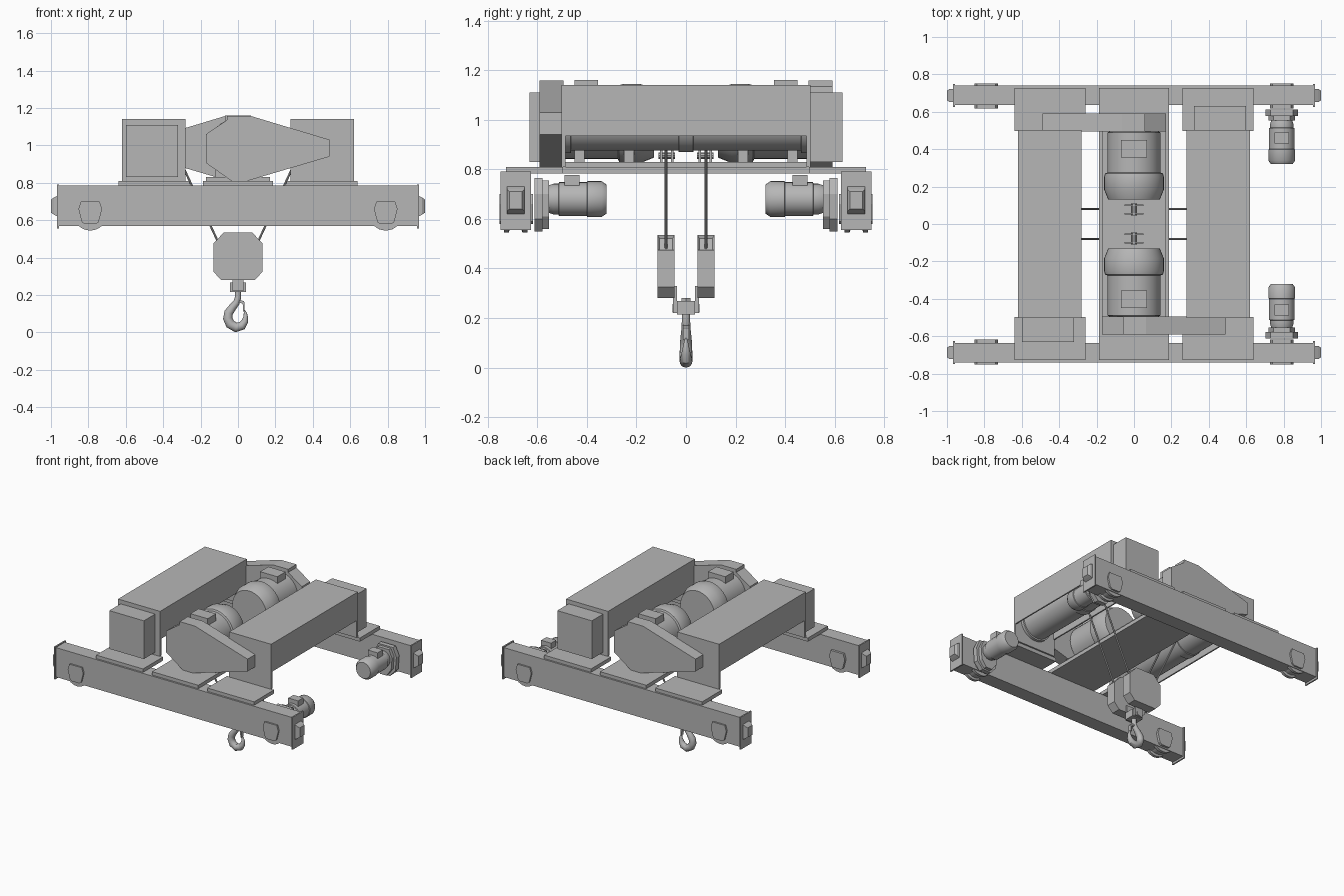
import bpy, bmesh, math
from mathutils import Vector, Matrix

grey = bpy.data.materials.new("machine grey")
grey.diffuse_color = (0.47, 0.47, 0.47, 1)

ONE = [(1, 1)]
TURN = [(1, 1), (-1, -1)]          # half-turn pair
FRONT_BACK = [(1, 1), (1, -1)]
CORNERS = [(1, 1), (-1, 1), (1, -1), (-1, -1)]


def finish(name, bm, copies=ONE, smooth=False):
    """Make one object per copy, flipped by the given x and y signs."""
    bmesh.ops.recalc_face_normals(bm, faces=bm.faces[:])
    for sx, sy in copies:
        part = bm.copy()
        bmesh.ops.transform(part, matrix=Matrix.Diagonal((sx, sy, 1, 1)), verts=part.verts[:])
        if sx * sy < 0:
            bmesh.ops.reverse_faces(part, faces=part.faces[:])
        me = bpy.data.meshes.new(name)
        part.to_mesh(me)
        part.free()
        me.materials.append(grey)
        if smooth:
            me.shade_smooth()
            me.set_sharp_from_angle(angle=math.radians(35))
        bpy.context.collection.objects.link(bpy.data.objects.new(name, me))
    bm.free()


def loft(rings):
    """Skin a list of closed rings and cap both ends."""
    bm = bmesh.new()
    rows = [[bm.verts.new(p) for p in ring] for ring in rings]
    n = len(rows[0])
    for a, b in zip(rows, rows[1:]):
        for i in range(n):
            bm.faces.new((a[i], a[(i + 1) % n], b[(i + 1) % n], b[i]))
    bm.faces.new(rows[0])
    bm.faces.new(rows[-1])
    bmesh.ops.recalc_face_normals(bm, faces=bm.faces[:])
    return bm


def prism(name, pts, y0, y1, copies=ONE):
    finish(name, loft([[(x, y, z) for x, z in pts] for y in (y0, y1)]), copies)


def box(name, x, y, z, copies=ONE):
    prism(name, [(x[0], z[0]), (x[1], z[0]), (x[1], z[1]), (x[0], z[1])], y[0], y[1], copies)


def lathe(name, cx, cz, profile, copies=ONE, n=32):
    """Turn a (y, radius) profile about an axis along y."""
    rings = [[(cx + r * math.cos(i * math.tau / n), y, cz + r * math.sin(i * math.tau / n))
              for i in range(n)] for y, r in profile]
    finish(name, loft(rings), copies, True)


def rod(name, a, b, r, copies=ONE, n=10):
    a, b = Vector(a), Vector(b)
    q = (b - a).to_track_quat('Z', 'Y')
    rings = [[p + q @ Vector((r * math.cos(i * math.tau / n), r * math.sin(i * math.tau / n), 0))
              for i in range(n)] for p in (a, b)]
    finish(name, loft(rings), copies, True)


# End carriages with end plates and tapered buffers
box("end_beam", (-0.96, 0.96), (-0.74, -0.635), (0.57, 0.785), FRONT_BACK)
box("beam_end_plate", (0.957, 0.967), (-0.748, -0.625), (0.555, 0.792), CORNERS)
finish("buffer", loft([[(x, -0.687 + sy * w, 0.675 + sz * h)
                        for sy, sz in ((-1, -1), (1, -1), (1, 1), (-1, 1))]
                       for x, w, h in ((0.967, 0.036, 0.055), (0.985, 0.036, 0.045),
                                       (1.0, 0.026, 0.035))]), CORNERS)

# Flanged track wheels with bearing plates on both beam faces
lathe("track_wheel", 0.79, 0.635, [(-0.735, 0.09), (-0.715, 0.09), (-0.71, 0.075),
                                  (-0.665, 0.075), (-0.66, 0.09), (-0.64, 0.09)], CORNERS)
bearing = [(0.76, 0.58), (0.82, 0.58), (0.835, 0.59), (0.853, 0.66), (0.84, 0.70),
           (0.74, 0.70), (0.727, 0.66), (0.745, 0.59)]
prism("outer_bearing_plate", bearing, -0.752, -0.738, CORNERS)
prism("inner_bearing_plate", bearing, -0.637, -0.618, CORNERS)

# Travel drives on one side of the trolley
prism("travel_gearbox", [(0.755, 0.55), (0.825, 0.55), (0.87, 0.60), (0.878, 0.70), (0.85, 0.765),
                         (0.73, 0.765), (0.702, 0.70), (0.71, 0.60)], -0.612, -0.578, FRONT_BACK)
prism("travel_gear_cover", [(0.765, 0.56), (0.815, 0.56), (0.853, 0.61), (0.86, 0.70), (0.835, 0.755),
                            (0.745, 0.755), (0.72, 0.70), (0.727, 0.61)], -0.578, -0.553, FRONT_BACK)
lathe("travel_motor", 0.79, 0.68, [(-0.556, 0.055), (-0.535, 0.062), (-0.515, 0.062), (-0.512, 0.068),
                                  (-0.40, 0.068), (-0.398, 0.072), (-0.34, 0.072),
                                  (-0.32, 0.058)], FRONT_BACK)
box("travel_terminal_box", (0.75, 0.83), (-0.49, -0.43), (0.72, 0.777), FRONT_BACK)

# Deck plates joining the beams
box("housing_base_plate", (-0.64, -0.26), (-0.727, -0.497), (0.783, 0.81), CORNERS)
box("centre_deck", (-0.187, 0.187), (-0.727, 0.727), (0.783, 0.81))
box("motor_bed", (-0.17, 0.17), (-0.5, 0.5), (0.81, 0.83))

# Drum housings: open-bottomed cover, end walls, drum and end cabinet
finish_profile = [(-0.62, 0.935), (-0.61, 0.935), (-0.61, 1.13), (-0.29, 1.13),
                  (-0.29, 0.935), (-0.28, 0.935), (-0.28, 1.14), (-0.62, 1.14)]
prism("drum_cover", finish_profile, -0.497, 0.497, TURN)
box("drum_end_wall", (-0.62, -0.28), (-0.502, -0.486), (0.81, 1.14), CORNERS)
lathe("rope_drum", -0.45, 0.985, [(-0.487, 0.12), (-0.465, 0.12), (-0.464, 0.11), (-0.03, 0.11),
                                 (-0.029, 0.116), (0.029, 0.116), (0.03, 0.11), (0.464, 0.11),
                                 (0.465, 0.12), (0.487, 0.12)], TURN)
box("end_cabinet", (-0.60, -0.32), (-0.632, -0.50), (0.83, 1.11), TURN)

# Hoist gearboxes, one at each end, reaching out to opposite drums
prism("hoist_gearbox", [(-0.17, 1.06), (-0.17, 0.905), (-0.035, 0.81), (0.05, 0.81), (0.49, 0.94),
                        (0.49, 1.03), (0.065, 1.158), (-0.06, 1.158), (-0.06, 1.135)],
      -0.59, -0.495, TURN)

# Hoist motors with fan cowls
lathe("hoist_motor", 0, 0.985, [(-0.50, 0.12), (-0.488, 0.143), (-0.275, 0.143), (-0.27, 0.155),
                               (-0.25, 0.16), (-0.185, 0.16), (-0.13, 0.138)], TURN, 40)
box("hoist_terminal_box", (-0.07, 0.07), (-0.45, -0.355), (1.09, 1.16), TURN)
for y in (-0.23, -0.43):
    box("motor_foot", (-0.12, 0.12), (y - 0.02, y + 0.02), (0.825, 0.875), TURN)

# Rope anchors on the deck and ropes down to the block
for y0, y1 in ((-0.105, -0.095), (-0.06, -0.05)):
    box("rope_anchor_cheek", (-0.05, 0.05), (y0, y1), (0.83, 0.875), FRONT_BACK)
rod("rope_anchor_pin", (0, -0.11, 0.855), (0, -0.045, 0.855), 0.014, FRONT_BACK)
rod("hoist_rope", (0.105, -0.08, 0.48), (0.34, -0.08, 0.985), 0.006, CORNERS)

# Hook block: two chamfered sheave cases with rope slots sunk in the upper chamfers
case = loft([[(x, y, z) for x, z in ((-0.09, 0.28), (0.09, 0.28), (0.132, 0.325), (0.132, 0.475),
                                     (0.075, 0.535), (-0.075, 0.535), (-0.132, 0.475),
                                     (-0.132, 0.325))] for y in (-0.115, -0.046)])
slots = [f for f in case.faces if f.normal.z > 0.3 and abs(f.normal.x) > 0.3]
bmesh.ops.inset_individual(case, faces=slots, thickness=0.012, depth=-0.012)
finish("sheave_case", case, FRONT_BACK)
box("hook_crosshead", (-0.042, 0.042), (-0.037, 0.037), (0.215, 0.268))
box("crosshead_hanger", (-0.03, 0.03), (-0.052, -0.037), (0.22, 0.33), FRONT_BACK)
rod("crosshead_pin", (0, -0.055, 0.24), (0, 0.055, 0.24), 0.018)
rod("hook_nut", (0, 0, 0.262), (0, 0, 0.28), 0.022, n=6)

# Hook: tapered rings swept round the bend, with a safety latch
path = [(0, 0.22, 0.017), (0, 0.185, 0.017), (-0.008, 0.16, 0.018), (-0.03, 0.133, 0.021),
        (-0.05, 0.105, 0.024), (-0.055, 0.075, 0.025), (-0.042, 0.045, 0.026),
        (-0.01, 0.026, 0.026), (0.022, 0.036, 0.023), (0.037, 0.06, 0.018),
        (0.041, 0.085, 0.012), (0.039, 0.105, 0.008), (0.034, 0.118, 0.003)]
rings = []
for k, (x, z, r) in enumerate(path):
    p, q = path[max(k - 1, 0)], path[min(k + 1, len(path) - 1)]
    t = Vector((q[0] - p[0], 0, q[1] - p[1])).normalized()
    side = Vector((-t.z, 0, t.x))
    rings.append([Vector((x, 0, z)) + side * r * math.cos(a) + Vector((0, r * math.sin(a), 0))
                  for a in (i * math.tau / 16 for i in range(16))])
finish("hook", loft(rings), ONE, True)
prism("safety_latch", [(0.005, 0.172), (0.03, 0.168), (0.036, 0.16), (0.036, 0.112),
                       (0.028, 0.112), (0.025, 0.155), (0.005, 0.158)], -0.012, 0.012)
